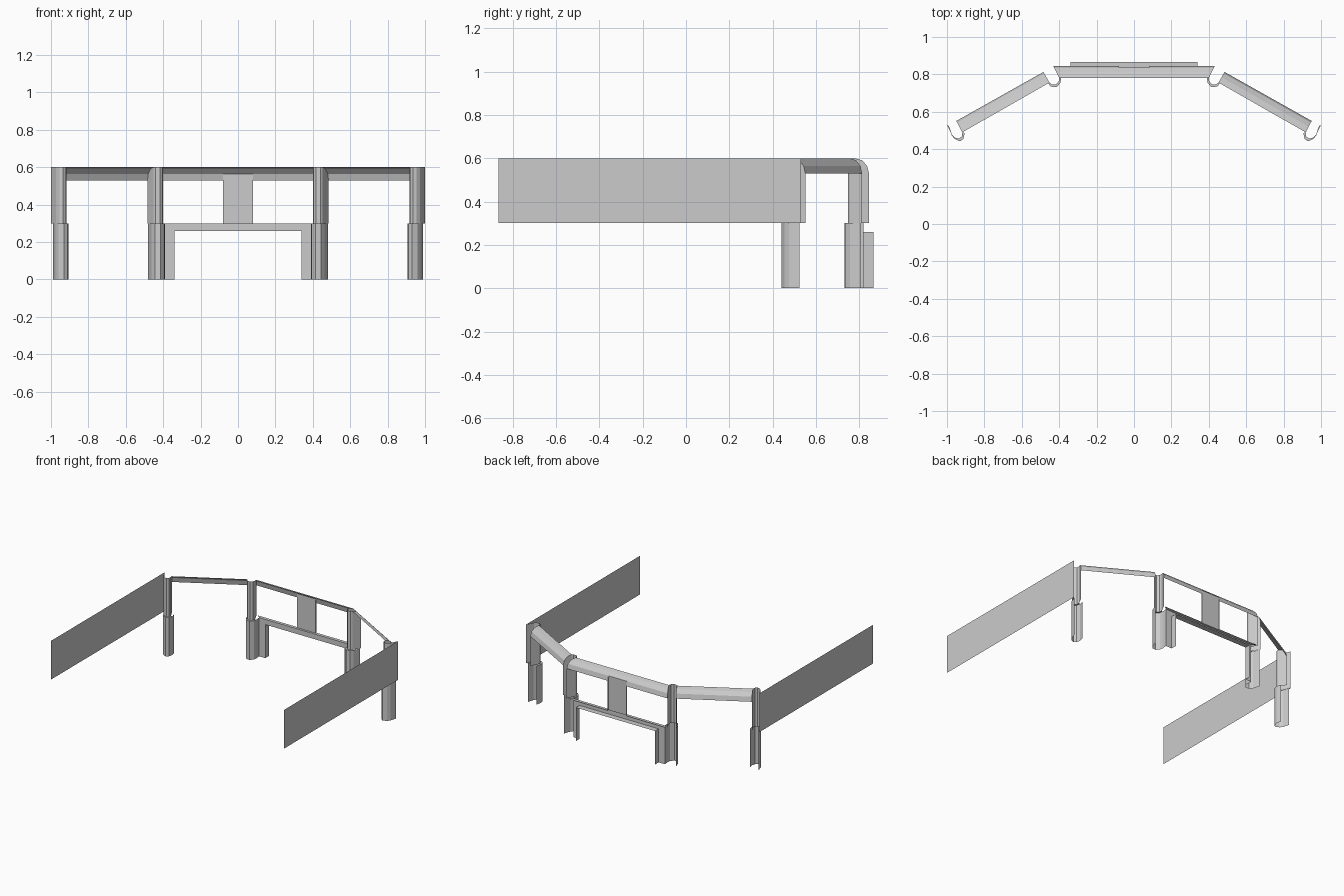
import bpy, math
from mathutils import Vector

if "Cube" in bpy.data.objects:
    bpy.data.objects.remove(bpy.data.objects["Cube"])

ARC = [math.radians(a) for a in (0, 30, 60, 90)]
TOP, MID, DROP = 0.6, 0.3, 0.07


def make(name, polys, mirror=True):
    """Object from a list of polygons, optionally mirrored across x = 0."""
    verts, faces = [], []
    for p in polys:
        faces.append(list(range(len(verts), len(verts) + len(p))))
        verts += [tuple(v) for v in p]
    me = bpy.data.meshes.new(name)
    me.from_pydata(verts, [], faces)
    ob = bpy.data.objects.new(name, me)
    bpy.context.collection.objects.link(ob)
    if mirror:
        ob.modifiers.new("mirror", 'MIRROR').use_clip = True
    w = ob.modifiers.new("weld", 'WELD')
    w.merge_threshold = 0.0005
    return ob


def wall(path, z0, z1):
    return [[(*a, z0), (*b, z0), (*b, z1), (*a, z1)] for a, b in zip(path, path[1:])]


def arc(front, back):
    """Quarter-round line falling from the front edge to the back edge."""
    f, b = Vector(front), Vector(back)
    return [(*f.lerp(b, math.sin(t)), TOP - DROP * (1 - math.cos(t))) for t in ARC]


def cheek(front, back):
    return [[(*back, MID), (*front, MID)] + arc(front, back)]


def strip(a, b):
    return [[a[i], b[i], b[i + 1], a[i + 1]] for i in range(len(a) - 1)]


def ledge(p, q):
    return strip([(*v, MID) for v in p], [(*v, MID) for v in q])


# Left-hand plans, each a U opening to the back
outer_up = [(-1, .53), (-.972, .475), (-.955, .461), (-.935, .457), (-.92, .468), (-.918, .49), (-.95, .551)]
outer_low = [(-.99, .525), (-.975, .475), (-.96, .455), (-.93, .442), (-.912, .455), (-.905, .487), (-.915, .525)]
inner_up = [(-.484, .813), (-.452, .756), (-.44, .747), (-.418, .747), (-.403, .76), (-.40, .78), (-.432, .845)]
inner_low = [(-.48, .808), (-.462, .756), (-.445, .735), (-.414, .731), (-.393, .755), (-.39, .78), (-.393, .82)]

# Long side walls
make("side_wall", wall([(-1, -.865), (-1, .53)], MID, TOP))

# Pilasters: wider base, ledge, and upper shaft with rounded cheeks
make("outer_pilaster_base", wall(outer_low, 0, MID))
make("inner_pilaster_base", wall(inner_low, 0, MID))
make("outer_pilaster_shaft", wall(outer_up[:-1], MID, TOP) + cheek(outer_up[-2], outer_up[-1])
     + ledge(outer_up[:-1], outer_low[:-1]))
make("inner_pilaster_shaft", wall(inner_up[1:-1], MID, TOP) + cheek(inner_up[1], inner_up[0])
     + cheek(inner_up[-2], inner_up[-1]) + ledge(inner_up[1:-1], inner_low[1:-1]))

# Angled quarter-round cornices over the side openings
make("side_cornice", strip(arc(outer_up[-2], outer_up[-1]), arc(inner_up[1], inner_up[0])))

# Middle cornice, its lowest facet cut away behind the centre panel
left = arc(inner_up[-2], inner_up[-1])
mid = [(-.08, p[1], p[2]) for p in left]
axis = [(0, p[1], p[2]) for p in left]
make("middle_cornice", strip(left, mid) + strip(mid[:3], axis[:3]))

# Centre panel between the windows with shallow returns
py, pz = left[2][1], left[2][2]
make("centre_panel", wall([(-.08, py), (0, py)], MID, pz)
     + [[(-.08, py, MID), (-.08, .845, MID), (-.08, .845, .53), (-.08, py, pz)]])

# Doorway: front face, reveal and window sill
make("doorway_face", wall([(-.393, .82), (-.34, .82)], 0, MID) + wall([(-.34, .82), (0, .82)], .26, MID))
make("doorway_reveal", wall([(-.34, .82), (-.34, .865)], 0, .26)
     + [[(-.34, .82, .26), (0, .82, .26), (0, .865, .26), (-.34, .865, .26)]])
make("window_sill", [[(-.393, .82, MID), (-.08, .82, MID), (-.08, .845, MID), (-.425, .845, MID)],
                     [(-.08, .82, MID), (0, .82, MID), (0, py, MID), (-.08, py, MID)]])
